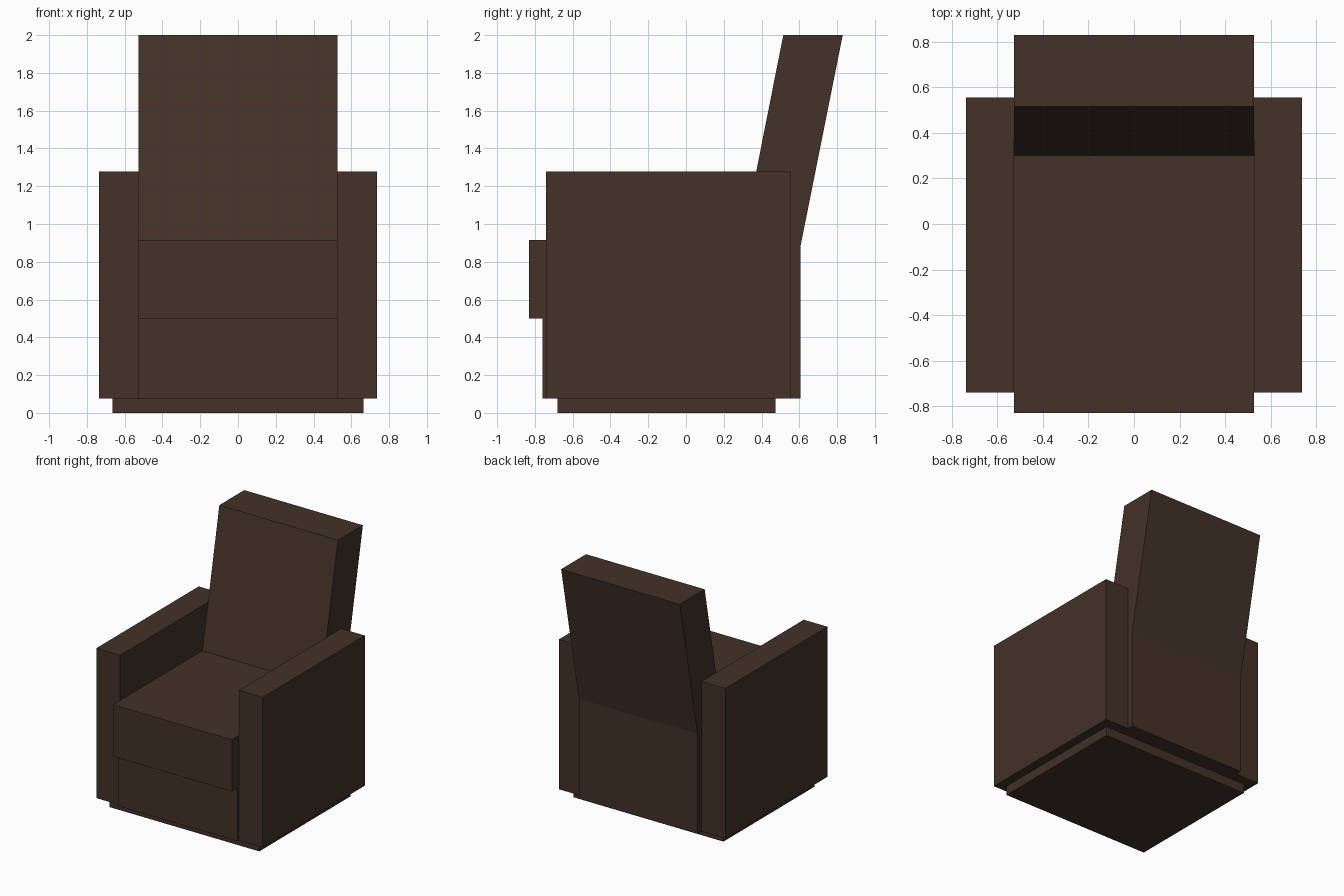
import bpy, bmesh

if "Cube" in bpy.data.objects:
    bpy.data.objects.remove(bpy.data.objects["Cube"])

# one dark brown leather for the whole chair
leather = bpy.data.materials.new("dark_brown_leather")
leather.diffuse_color = (0.056, 0.032, 0.021, 1.0)
leather.use_nodes = True
leather.node_tree.nodes["Principled BSDF"].inputs["Base Color"].default_value = leather.diffuse_color


def prism(name, profile, x0, x1):
    """Extrude a (y, z) side profile from x0 to x1."""
    bm = bmesh.new()
    face = bm.faces.new([bm.verts.new((x0, y, z)) for y, z in profile])
    ext = bmesh.ops.extrude_face_region(bm, geom=[face])
    moved = [v for v in ext["geom"] if isinstance(v, bmesh.types.BMVert)]
    bmesh.ops.translate(bm, verts=moved, vec=(x1 - x0, 0, 0))
    bmesh.ops.recalc_face_normals(bm, faces=bm.faces)
    mesh = bpy.data.meshes.new(name)
    bm.to_mesh(mesh)
    bm.free()
    mesh.materials.append(leather)
    obj = bpy.data.objects.new(name, mesh)
    bpy.context.collection.objects.link(obj)
    return obj


def box(name, x0, x1, y0, y1, z0, z1):
    return prism(name, [(y0, z0), (y1, z0), (y1, z1), (y0, z1)], x0, x1)


W = 0.526   # half width between the arms

# plinth on the floor
box("plinth", -0.665, 0.665, -0.68, 0.475, 0.0, 0.075)

# frame under the seat, and the overhanging cushion
box("seat_frame", -W, W, -0.76, 0.295, 0.075, 0.5)
box("seat_cushion", -W, W, -0.83, 0.3, 0.5, 0.915)

# reclined backrest with its upright lower rear
prism("backrest", [(0.295, 0.075), (0.605, 0.075), (0.605, 0.875),
                   (0.83, 2.0), (0.515, 2.0), (0.297, 0.9)], -W, W)

# arms
for side, name in ((-1, "left_arm"), (1, "right_arm")):
    xs = sorted((side * W, side * 0.737))
    box(name, xs[0], xs[1], -0.74, 0.555, 0.075, 1.277)
